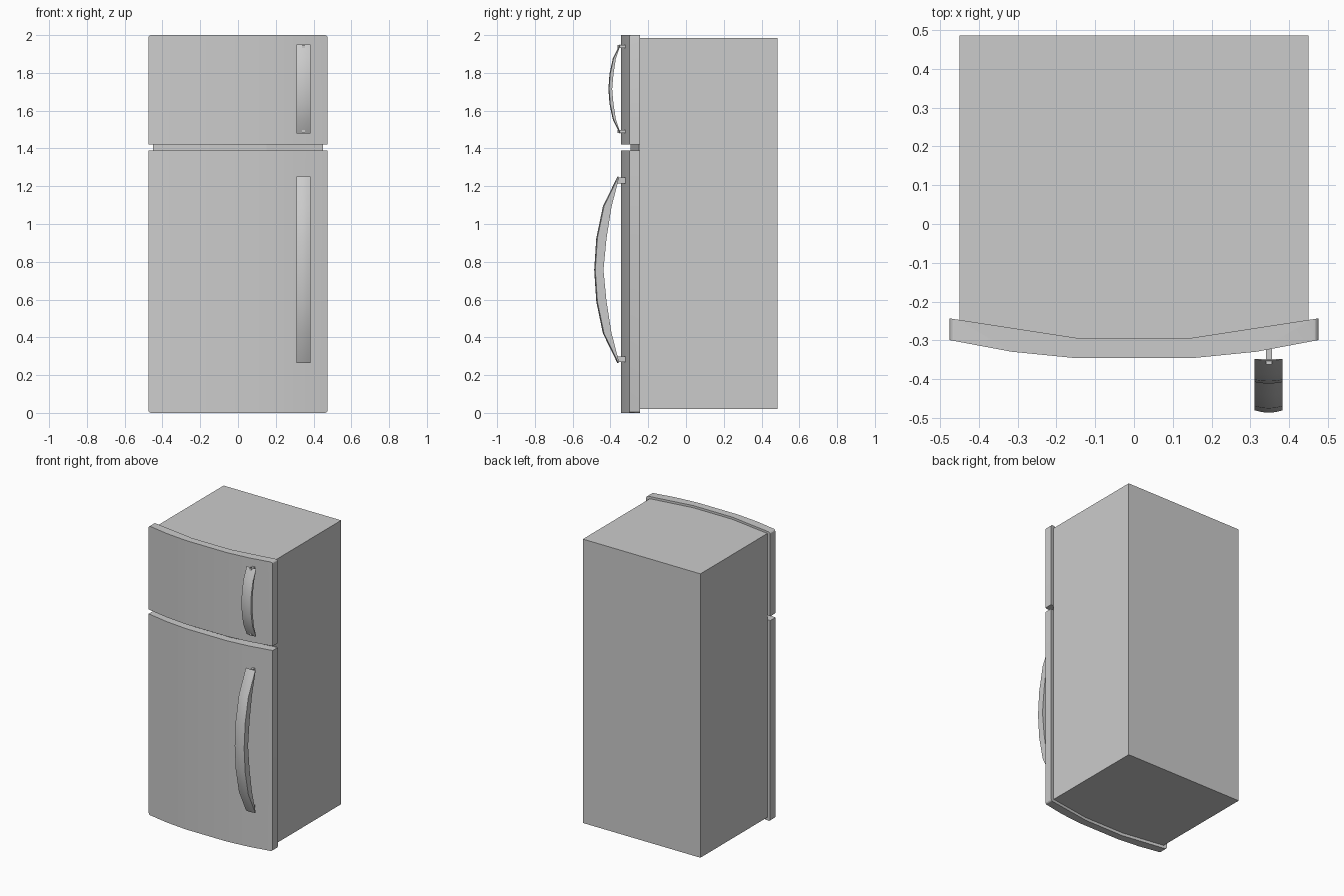
import bpy, bmesh
from mathutils import Vector

if "Cube" in bpy.data.objects:
    bpy.data.objects.remove(bpy.data.objects["Cube"])


def make_object(name, bm, angle=None):
    bmesh.ops.recalc_face_normals(bm, faces=bm.faces)
    mesh = bpy.data.meshes.new(name)
    bm.to_mesh(mesh)
    bm.free()
    ob = bpy.data.objects.new(name, mesh)
    bpy.context.collection.objects.link(ob)
    if angle:
        bpy.ops.object.select_all(action='DESELECT')
        ob.select_set(True)
        bpy.context.view_layer.objects.active = ob
        bpy.ops.object.shade_smooth_by_angle(angle=angle)
    return ob


def prism(outline, z0, z1):
    """Extrude an xy outline from z0 to z1."""
    bm = bmesh.new()
    face = bm.faces.new([bm.verts.new((x, y, z0)) for x, y in outline])
    ext = bmesh.ops.extrude_face_region(bm, geom=[face])
    verts = [g for g in ext["geom"] if isinstance(g, bmesh.types.BMVert)]
    bmesh.ops.translate(bm, verts=verts, vec=(0, 0, z1 - z0))
    return bm


def mirrored(half):
    """Complete a right-half outline by mirroring in x."""
    return half + [(-x, y) for x, y in reversed(half)]


# Cabinet with a gently bowed front
make_object("cabinet", prism(mirrored(
    [(0.15, -0.293), (0.45, -0.248), (0.45, 0.485)]), 0.02, 1.985))

# Bowed doors with rounded outer corners
DOOR = mirrored([(0.155, -0.345), (0.315, -0.329), (0.475, -0.299),
                 (0.475, -0.243), (0.45, -0.247), (0.15, -0.293)])
for name, z0, z1, corner_z in (("lower_door", 0.0, 1.39, 0.0),
                               ("upper_door", 1.42, 2.0, 2.0)):
    bm = prism(DOOR, z0, z1)
    corners = [e for e in bm.edges if all(
        abs(abs(v.co.x) - 0.475) < 1e-4 and abs(v.co.z - corner_z) < 1e-4
        for v in e.verts)]
    bmesh.ops.bevel(bm, geom=corners, offset=0.014, segments=3,
                    profile=0.5, affect='EDGES')
    make_object(name, bm, 0.5)


# Bowed handles, lofted from a crowned cross-section
def handle(name, zc, half_len, y_end, outer, inner, crown):
    bm = bmesh.new()
    ts = (-1, -0.68, -0.34, 0, 0.34, 0.68, 1)
    cx, hw = 0.347, 0.036
    rings = []
    for t, bo, bi in zip(ts, outer + outer[-2::-1], inner + inner[-2::-1]):
        z = zc + t * half_len
        zi = zc + t * half_len * 0.985
        yo, yi = y_end - bo, y_end - bi
        pts = [(cx - hw, yo + crown, z), (cx - hw / 2, yo + crown / 4, z),
               (cx, yo, z), (cx + hw / 2, yo + crown / 4, z),
               (cx + hw, yo + crown, z), (cx + hw, yi, zi), (cx - hw, yi, zi)]
        rings.append([bm.verts.new(p) for p in pts])
    for a, b in zip(rings, rings[1:]):
        for i in range(len(a)):
            j = (i + 1) % len(a)
            bm.faces.new((a[i], a[j], b[j], b[i]))
    bm.faces.new(rings[0])
    bm.faces.new(rings[-1])
    make_object(name, bm, 0.6)


handle("lower_handle", 0.757, 0.494, -0.355,
       [0.008, 0.085, 0.12, 0.131], [0.0, 0.04, 0.066, 0.082], 0.006)
handle("upper_handle", 1.715, 0.235, -0.348,
       [0.004, 0.04, 0.057, 0.063], [0.0, 0.024, 0.036, 0.043], 0.004)

# Small posts joining the handles to the doors
for name, z, h in (("lower_handle_post_bottom", 0.284, 0.03),
                   ("lower_handle_post_top", 1.23, 0.03),
                   ("upper_handle_post_bottom", 1.49, 0.014),
                   ("upper_handle_post_top", 1.94, 0.014)):
    make_object(name, prism([(0.34, -0.362), (0.356, -0.362),
                             (0.356, -0.315), (0.34, -0.315)],
                            z - h / 2, z + h / 2))
